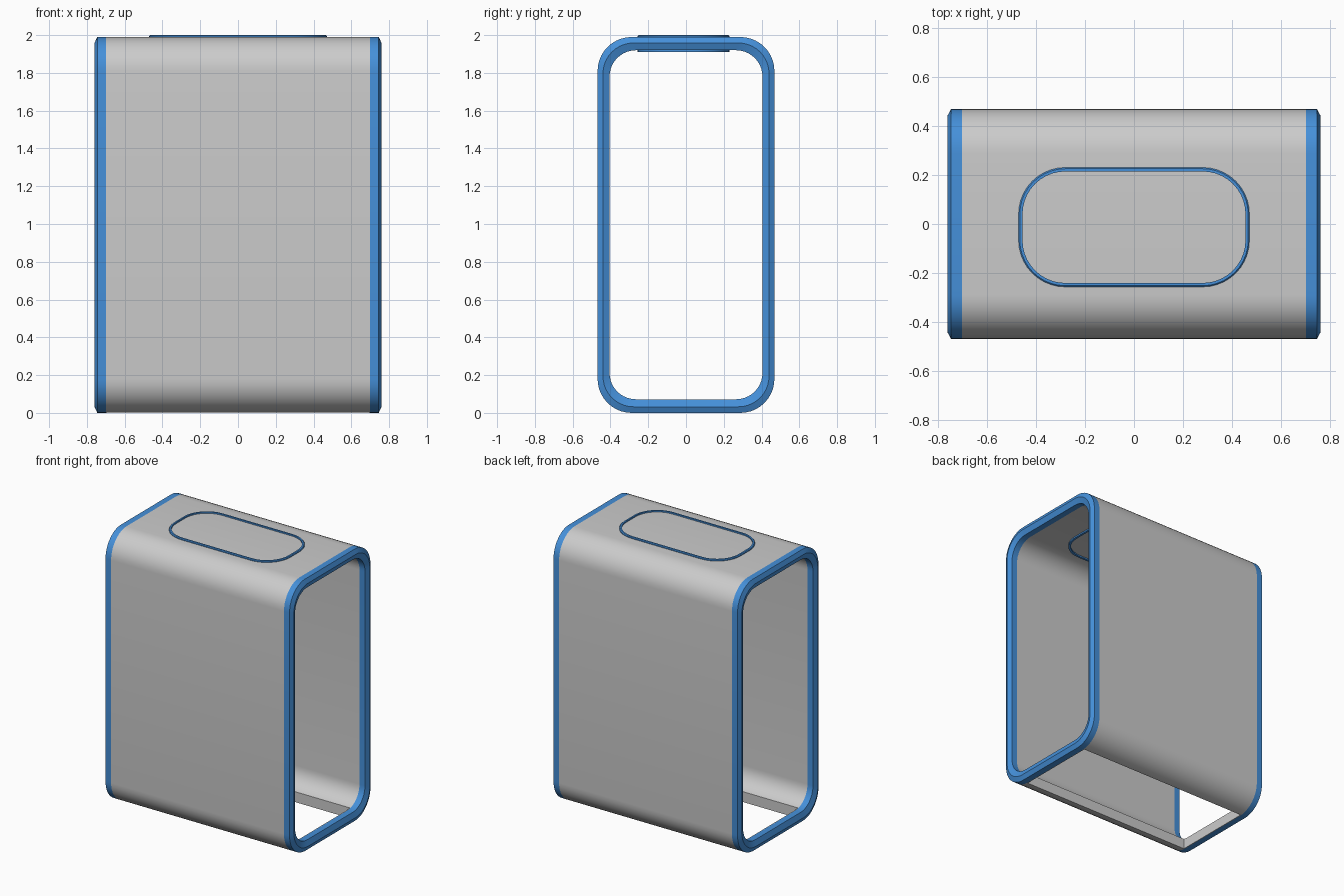
import bpy, bmesh, math

if "Cube" in bpy.data.objects:
    bpy.data.objects.remove(bpy.data.objects["Cube"])

blue = bpy.data.materials.new("blue_trim")
blue.diffuse_color = (0.06, 0.28, 0.70, 1)
blue.use_nodes = True
blue.node_tree.nodes["Principled BSDF"].inputs["Base Color"].default_value = blue.diffuse_color


def rounded_rect(u0, u1, v0, v1, r, seg=10):
    """Counter-clockwise rounded rectangle as (u, v) points."""
    pts = []
    corners = [(u1 - r, v1 - r), (u0 + r, v1 - r), (u0 + r, v0 + r), (u1 - r, v0 + r)]
    for q, (cu, cv) in enumerate(corners):
        for i in range(seg + 1):
            a = math.pi / 2 * (q + i / seg)
            pts.append((cu + r * math.cos(a), cv + r * math.sin(a)))
    return pts


def loft_ring(name, loops, mat=None):
    """Skin a closed chain of loops into a hollow ring."""
    bm = bmesh.new()
    rows = [[bm.verts.new(p) for p in loop] for loop in loops]
    n = len(rows[0])
    for k, a in enumerate(rows):
        b = rows[(k + 1) % len(rows)]
        for i in range(n):
            j = (i + 1) % n
            bm.faces.new((a[i], a[j], b[j], b[i]))
    bmesh.ops.recalc_face_normals(bm, faces=bm.faces[:])
    me = bpy.data.meshes.new(name)
    bm.to_mesh(me)
    bm.free()
    ob = bpy.data.objects.new(name, me)
    bpy.context.collection.objects.link(ob)
    if mat:
        me.materials.append(mat)
    return ob


def smooth(ob):
    bpy.ops.object.select_all(action='DESELECT')
    ob.select_set(True)
    bpy.context.view_layer.objects.active = ob
    bpy.ops.object.shade_smooth_by_angle(angle=math.radians(25))


def sleeve_loop(x, t):
    """Sleeve cross-section at x; t = 0 outer skin, t = 1 inner skin."""
    pts = rounded_rect(-0.468 + 0.063 * t, 0.468 - 0.063 * t,
                       0.072 * t, 1.99 - 0.07 * t, 0.18 - 0.04 * t)
    return [(x, y, z) for y, z in pts]


# Sleeve body
body = loft_ring("sleeve_body", [sleeve_loop(x, t) for x, t in
                                 [(-0.70, 0), (0.70, 0), (0.70, 1), (-0.70, 1)]])

# Rectangular opening in the underside
bpy.ops.mesh.primitive_cube_add(size=1, location=(0, 0, 0))
cutter = bpy.context.object
cutter.name = "bottom_cutter"
cutter.hide_render = True
cutter.scale = (1.39, 0.60, 0.5)
mod = body.modifiers.new("bottom_opening", 'BOOLEAN')
mod.object = cutter
mod.operation = 'DIFFERENCE'
mod.solver = 'EXACT'
bpy.context.view_layer.objects.active = body
bpy.ops.object.modifier_apply(modifier=mod.name)
bpy.data.objects.remove(cutter)
smooth(body)

# Ridged blue rims on both open ends
for side, s in (("left", -1), ("right", 1)):
    smooth(loft_ring(side + "_rim", [sleeve_loop(s * x, t) for x, t in
           [(0.70, 0), (0.745, 0), (0.76, 0.45), (0.745, 1), (0.70, 1)]], blue))


# Blue oval seam through the top wall
def oval_loop(inset, z):
    pts = rounded_rect(-0.47 + inset, 0.47 - inset, -0.256 + inset, 0.23 - inset, 0.19 - inset)
    return [(x, y, z) for x, y in pts]


smooth(loft_ring("top_oval_seam", [oval_loop(i, z) for i, z in
       [(0, 1.91), (0, 1.995), (0.005, 2.0), (0.016, 2.0), (0.016, 1.91)]], blue))
